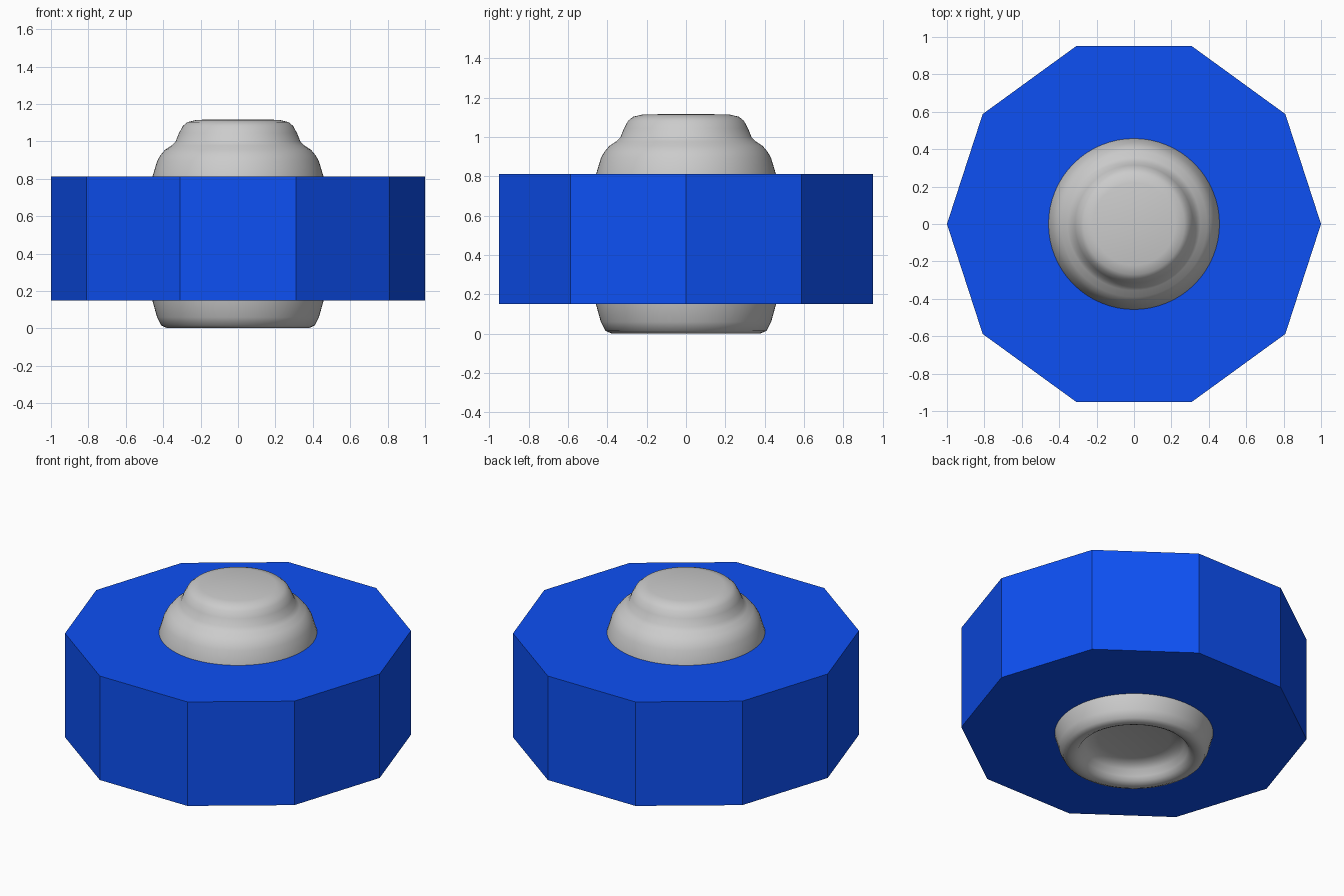
import bpy, bmesh, math

if "Cube" in bpy.data.objects:
    bpy.data.objects.remove(bpy.data.objects["Cube"])

# Ten-sided outer block, one corner on the +x axis
bm = bmesh.new()
ring = [bm.verts.new((math.cos(math.tau * i / 10), math.sin(math.tau * i / 10), 0.15))
        for i in range(10)]
base = bm.faces.new(ring)
ext = bmesh.ops.extrude_face_region(bm, geom=[base])
for v in ext["geom"]:
    if isinstance(v, bmesh.types.BMVert):
        v.co.z = 0.813
bmesh.ops.recalc_face_normals(bm, faces=bm.faces)
mesh = bpy.data.meshes.new("decagon_block")
bm.to_mesh(mesh)
bm.free()
block = bpy.data.objects.new("decagon_block", mesh)
bpy.context.collection.objects.link(block)
blue = bpy.data.materials.new("blue")
blue.diffuse_color = (0.004, 0.08, 0.9, 1)
blue.use_nodes = True
blue.node_tree.nodes["Principled BSDF"].inputs["Base Color"].default_value = blue.diffuse_color
mesh.materials.append(blue)

# Rounded hub: (radius, z) from the underside dish, around the rim, up to the stepped cap
profile = [(0, 0.11), (0.21, 0.11), (0.26, 0.10), (0.29, 0.075), (0.31, 0.04),
           (0.325, 0.018), (0.35, 0.005), (0.38, 0.002), (0.41, 0.015), (0.433, 0.06),
           (0.458, 0.15), (0.47, 0.25), (0.477, 0.48), (0.47, 0.70), (0.457, 0.813),
           (0.432, 0.895), (0.415, 0.925), (0.39, 0.955), (0.355, 0.978), (0.333, 1.0),
           (0.315, 1.045), (0.295, 1.082), (0.27, 1.103), (0.22, 1.115), (0, 1.118)]
SEG = 64
bm = bmesh.new()
verts = [bm.verts.new((r, 0, z)) for r, z in profile]
edges = [bm.edges.new(p) for p in zip(verts, verts[1:])]
bmesh.ops.spin(bm, geom=verts + edges, cent=(0, 0, 0), axis=(0, 0, 1),
               angle=math.tau, steps=SEG, use_duplicate=False)
bmesh.ops.remove_doubles(bm, verts=bm.verts, dist=1e-4)
bmesh.ops.recalc_face_normals(bm, faces=bm.faces)
for f in bm.faces:
    f.smooth = True
mesh = bpy.data.meshes.new("round_hub")
bm.to_mesh(mesh)
bm.free()
hub = bpy.data.objects.new("round_hub", mesh)
bpy.context.collection.objects.link(hub)
